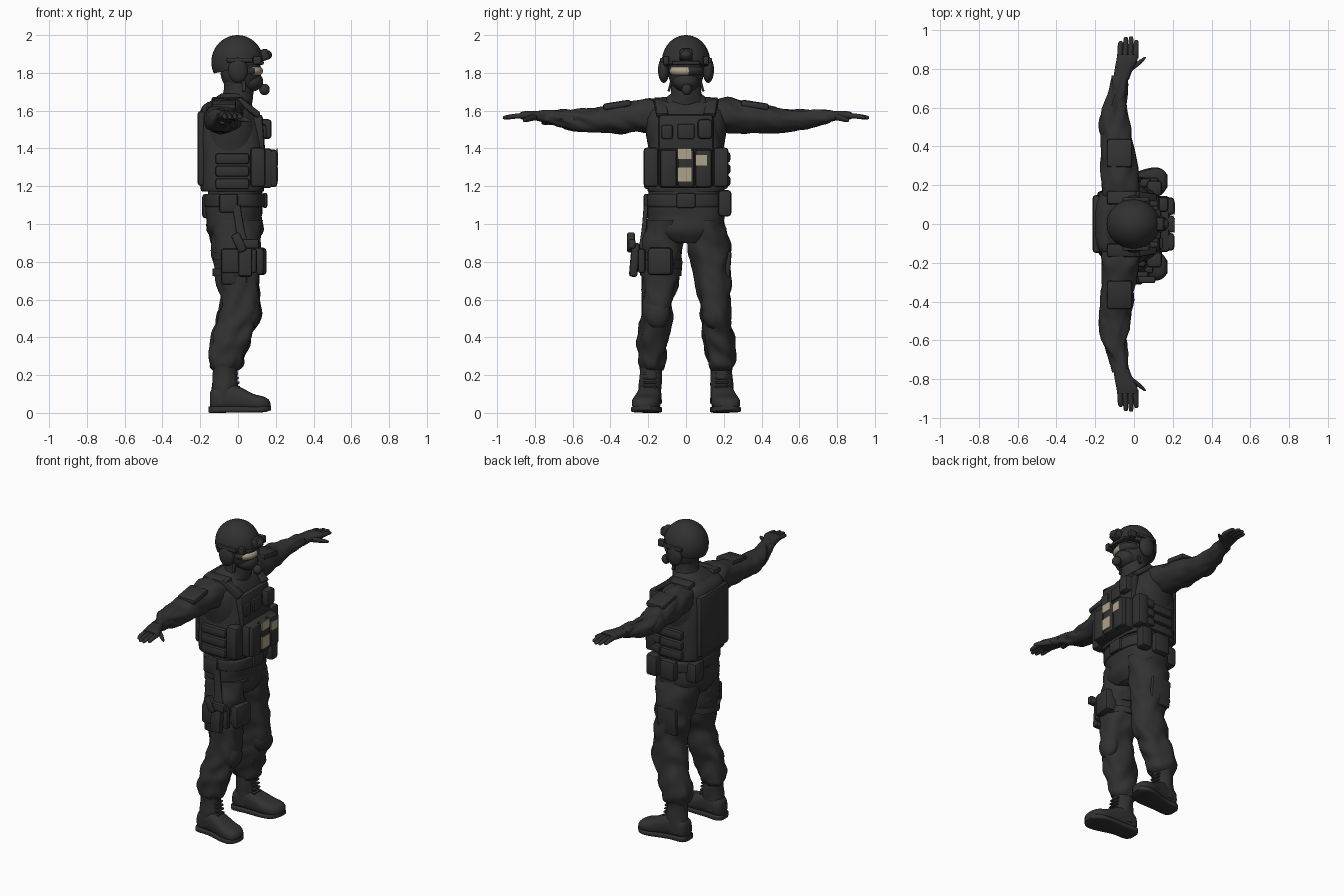
import bpy, bmesh, math
from mathutils import Matrix, Vector, noise


def material(name, rgb):
    m = bpy.data.materials.new(name)
    m.diffuse_color = (*rgb, 1)
    return m


DARK = material("charcoal", (0.031, 0.031, 0.032))
TAN = material("tan", (0.42, 0.36, 0.25))


def finish(name, bm, mat=DARK, angle=40):
    bmesh.ops.recalc_face_normals(bm, faces=bm.faces)
    me = bpy.data.meshes.new(name)
    bm.to_mesh(me)
    bm.free()
    ob = bpy.data.objects.new(name, me)
    bpy.context.collection.objects.link(ob)
    me.materials.append(mat)
    bpy.ops.object.select_all(action='DESELECT')
    ob.select_set(True)
    bpy.context.view_layer.objects.active = ob
    bpy.ops.object.shade_smooth_by_angle(angle=math.radians(angle))
    return ob


def box(name, x, y, z, bevel=0.012, rot=(0, 0, 0), mat=DARK):
    """Bevelled block given by its (low, high) extents."""
    bm = bmesh.new()
    bmesh.ops.create_cube(bm, size=1)
    bmesh.ops.scale(bm, verts=bm.verts, vec=(x[1] - x[0], y[1] - y[0], z[1] - z[0]))
    if bevel:
        bmesh.ops.bevel(bm, geom=bm.edges[:], offset=bevel, segments=2, profile=0.5, affect='EDGES')
    for a, ax in zip(rot, 'XYZ'):
        bmesh.ops.rotate(bm, verts=bm.verts, matrix=Matrix.Rotation(math.radians(a), 3, ax))
    bmesh.ops.translate(bm, verts=bm.verts, vec=(sum(x) / 2, sum(y) / 2, sum(z) / 2))
    return finish(name, bm, mat)


def side(name, s, x, y, z, **kw):
    """Block on the s side, y measured outward."""
    return box(name, x, sorted((s * y[0], s * y[1])), z, **kw)


def ball(name, c, r, cut=None):
    bm = bmesh.new()
    bmesh.ops.create_uvsphere(bm, u_segments=40, v_segments=24, radius=1)
    bmesh.ops.scale(bm, verts=bm.verts, vec=r)
    bmesh.ops.translate(bm, verts=bm.verts, vec=c)
    if cut:
        res = bmesh.ops.bisect_plane(bm, geom=bm.verts[:] + bm.edges[:] + bm.faces[:],
                                     plane_co=cut[0], plane_no=cut[1], clear_inner=True)
        bmesh.ops.edgeloop_fill(bm, edges=[e for e in res['geom_cut'] if isinstance(e, bmesh.types.BMEdge)])
    return finish(name, bm)


def loft(name, rings, axis='z', power=2.0, wrinkle=0.0, seg=32, steps=4):
    """Smooth skin through rings of (x, y, z, half width, half depth)."""
    bm = bmesh.new()
    pts = [rings[0]] + list(rings) + [rings[-1]]
    dense = []
    for i in range(len(rings) - 1):
        p = pts[i:i + 4]
        for k in range(steps):
            t = k / steps
            dense.append([0.5 * (2 * b + (c - a) * t + (2 * a - 5 * b + 4 * c - d) * t * t
                                 + (3 * b - a - 3 * c + d) * t ** 3) for a, b, c, d in zip(*p)])
    dense.append(list(rings[-1]))
    loops = []
    for x, y, z, a, b in dense:
        loop = []
        for j in range(seg):
            t = 2 * math.pi * j / seg
            u, v = [math.copysign(abs(f(t)) ** (2 / power), f(t)) for f in (math.cos, math.sin)]
            co = Vector((x, y, z))
            n = wrinkle * noise.noise(co * 13 + Vector((u, v, u * v)) * 1.3)
            u, v = u * (a + n), v * (b + n)
            co += Vector({'z': (u, v, 0), 'y': (u, 0, v), 'x': (0, u, v)}[axis])
            loop.append(bm.verts.new(co))
        loops.append(loop)
    for p, q in zip(loops, loops[1:]):
        for j in range(seg):
            k = (j + 1) % seg
            bm.faces.new((p[j], p[k], q[k], q[j]))
    bm.faces.new(loops[0])
    bm.faces.new(loops[-1])
    return finish(name, bm, angle=50)


# Trunk, vest and neck
loft("hips", [(-.015, 0, .90, .11, .10), (-.015, 0, .97, .148, .19), (-.02, 0, 1.06, .148, .205),
              (-.015, 0, 1.15, .145, .195), (-.02, 0, 1.22, .14, .19)], power=2.5, wrinkle=.012)
loft("torso", [(-.03, 0, 1.18, .15, .18), (-.04, 0, 1.35, .15, .19), (-.04, 0, 1.5, .155, .215),
               (-.045, 0, 1.6, .13, .2), (-.04, 0, 1.66, .09, .12), (-.02, 0, 1.69, .07, .08)], power=2.5)
loft("vest", [(-.025, 0, 1.175, .158, .195), (-.03, 0, 1.19, .168, .205), (-.032, 0, 1.35, .168, .2),
              (-.04, 0, 1.46, .172, .185), (-.05, 0, 1.56, .158, .175), (-.055, 0, 1.62, .135, .165),
              (-.05, 0, 1.645, .11, .14)], power=3.6)
box("back_plate", (-.215, -.17), (-.15, .15), (1.2, 1.6), .02)
box("chest_plate", (.08, .138), (-.145, .145), (1.36, 1.58), .02, rot=(0, -4, 0))
loft("collar", [(-.03, 0, 1.62, .1, .12), (-.01, 0, 1.66, .09, .09), (.0, 0, 1.70, .08, .078),
                (.0, 0, 1.78, .075, .075)], wrinkle=.008)

# Head, helmet and face gear
ball("head", (.015, 0, 1.81), (.108, .095, .12))
ball("helmet", (-.003, 0, 1.858), (.138, .128, .142), ((0, 0, 1.825), (-.22, 0, 1)))
box("helmet_brim", (.085, .137), (-.075, .075), (1.843, 1.863), .008)
box("helmet_mount", (.11, .165), (-.035, .035), (1.865, 1.925), .014, rot=(0, -20, 0))
ball("helmet_lamp", (.155, 0, 1.895), (.025, .03, .025))
goggles = ball("goggles", (.055, 0, 1.81), (.078, .094, .04))
goggles.data.materials.append(TAN)
for f in goggles.data.polygons:
    if f.center.x > .06 and -.08 < f.center.y < .012 and 1.79 < f.center.z < 1.832:
        f.material_index = 1
ball("face_mask", (.065, 0, 1.755), (.068, .07, .055))
ball("mouthpiece", (.14, .005, 1.712), (.028, .028, .03))
for s in (-1, 1):
    ball("ear_cup", (.0, s * .118, 1.815), (.052, .03, .068))
    side("helmet_rail", s, (-.06, .08), (.115, .138), (1.855, 1.88), bevel=.008)
    side("helmet_clip", s, (.08, .125), (.09, .122), (1.845, 1.89), bevel=.008)
    side("chin_strap", s, (.02, .04), (.075, .088), (1.70, 1.78), bevel=.004, rot=(s * 15, 0, 0))

# Limbs, one set for each side
for s in (-1, 1):
    loft("sleeve", [(-.06, s * .13, 1.57, .10, .085), (-.075, s * .22, 1.575, .098, .092),
                    (-.082, s * .32, 1.562, .09, .08), (-.09, s * .42, 1.555, .082, .072),
                    (-.102, s * .52, 1.548, .077, .06), (-.098, s * .62, 1.553, .058, .052),
                    (-.078, s * .7, 1.563, .046, .042), (-.068, s * .765, 1.568, .043, .034)],
         'y', 2.2, .016)
    side("shoulder_plate", s, (-.14, -.01), (.29, .44), (1.612, 1.648), bevel=.014, rot=(-s * 9, 0, 0))
    ball("elbow_pad", (-.145, s * .51, 1.548), (.038, .075, .052))
    loft("glove", [(-.066, s * .745, 1.568, .04, .034), (-.055, s * .79, 1.573, .046, .026),
                   (-.038, s * .84, 1.575, .054, .024), (-.032, s * .875, 1.574, .053, .019)], 'y', 2.6)
    for i, tip in enumerate((.945, .965, .968, .95)):
        x = -.073 + i * .027
        loft("finger", [(x, s * .855, 1.574, .014, .015), (x + .002, s * .91, 1.570, .014, .013),
                        (x + .004, s * (tip - .008), 1.564, .011, .01),
                        (x + .004, s * tip, 1.562, .004, .004)], 'y', seg=12, steps=3)
    loft("thumb", [(-.03, s * .79, 1.568, .02, .018), (.01, s * .82, 1.56, .018, .016),
                   (.042, s * .847, 1.552, .013, .013), (.058, s * .862, 1.548, .005, .006)],
         'y', seg=14, steps=3)

    loft("trouser_leg", [(-.015, s * .10, 1.02, .135, .10), (-.015, s * .118, .92, .13, .112),
                         (-.01, s * .13, .8, .118, .105), (.0, s * .138, .7, .11, .095),
                         (.015, s * .15, .6, .103, .083), (.0, s * .158, .5, .11, .08),
                         (-.035, s * .172, .4, .103, .08), (-.058, s * .18, .31, .096, .077),
                         (-.062, s * .183, .25, .085, .068), (-.065, s * .185, .225, .06, .052)],
         power=2.2, wrinkle=.022)
    ball("knee_pad", (.068, s * .152, .53), (.052, .068, .085))
    side("thigh_pocket", s, (-.09, .05), (.205, .236), (.68, .86), bevel=.014, rot=(-s * 4, 0, 0))

    # Boots
    loft("boot_shaft", [(-.075, s * .19, .05, .07, .06), (-.07, s * .19, .13, .068, .06),
                        (-.068, s * .188, .21, .063, .058), (-.068, s * .188, .245, .066, .06)], wrinkle=.006)
    loft("boot_foot", [(-.148, s * .185, .065, .035, .045), (-.125, s * .187, .075, .055, .062),
                       (-.05, s * .192, .085, .062, .072), (.02, s * .2, .072, .067, .06),
                       (.08, s * .21, .056, .074, .045), (.13, s * .217, .05, .069, .038),
                       (.16, s * .221, .045, .048, .028), (.172, s * .222, .04, .02, .012)], 'x', 2.6)
    loft("boot_sole", [(-.155, s * .185, .017, .035, .016), (-.13, s * .187, .017, .06, .017),
                       (-.04, s * .192, .018, .062, .017), (.08, s * .21, .018, .079, .016),
                       (.14, s * .218, .02, .068, .016), (.174, s * .222, .026, .03, .012)], 'x', 5)
    for i in range(4):
        side("boot_lace", s, (-.008 - i * .004, .012 - i * .004), (.155, .225),
             (.13 + i * .024, .142 + i * .024), bevel=.004)

    # Vest straps and side pouches
    side("shoulder_strap", s, (-.02, .125), (.1, .165), (1.6, 1.635), rot=(0, 38, s * -8))
    side("strap_top", s, (-.14, .03), (.1, .17), (1.635, 1.67), rot=(s * -8, 0, 0))
    for i in range(3):
        side("side_band", s, (-.12, .06), (.185, .222), (1.185 + i * .066, 1.242 + i * .066), bevel=.014)
    side("corner_pouch", s, (.065, .145), (.145, .225), (1.195, 1.405), bevel=.018)

# Front pouches and patches
box("front_panel", (.1, .185), (-.145, .145), (1.19, 1.4), .02)
for i in range(3):
    y = -.092 + i * .092
    box("front_pouch", (.14, .208), (y - .045, y + .045), (1.195, 1.395), .016)
for y, z in (((-.045, .03), (1.345, 1.4)), ((.05, .112), (1.31, 1.365)), ((-.045, .03), (1.225, 1.3))):
    box("patch", (.205, .2115), y, z, 0, mat=TAN)
box("chest_radio", (.11, .178), (.062, .14), (1.45, 1.555), .018)
box("chest_badge", (.12, .15), (-.13, -.07), (1.45, 1.525), .01)
box("chest_tab", (.12, .148), (-.045, .045), (1.45, 1.53), .008)
for i in range(3):
    box("shell_pouch", (.03, .09), (.19, .235), (1.2 + i * .063, 1.255 + i * .063), .014)

# Belt and belt pouches
loft("belt", [(-.018, 0, 1.09, .155, .2), (-.018, 0, 1.1, .16, .208), (-.018, 0, 1.15, .16, .208),
              (-.018, 0, 1.16, .155, .2)], power=2.6)
box("belt_buckle", (.13, .155), (-.05, .05), (1.085, 1.165), .01)
box("belt_pouch_front", (.05, .13), (.17, .24), (1.04, 1.18), .018)
box("belt_pouch_side", (-.08, .03), (.19, .24), (1.04, 1.17), .018)
box("belt_pouch_back", (-.19, -.1), (.07, .17), (1.03, 1.16), .018)
box("belt_pouch_small", (-.1, .0), (-.225, -.19), (1.06, 1.16), .014)

# Thigh rig with holster
for z in (.745, .83):
    loft("thigh_strap", [(-.01, -.133, z - .02, .124, .109), (-.01, -.133, z + .02, .126, .111)], steps=1)
box("thigh_pouch", (.06, .145), (-.2, -.07), (.73, .875), .018, rot=(0, 0, -8))
box("thigh_plate", (-.09, .1), (-.255, -.215), (.74, .87), .014)
box("holster", (.0, .075), (-.295, -.25), (.72, .9), .014, rot=(-5, 0, 0))
box("pistol_slide", (.015, .11), (-.305, -.268), (.87, .92), .01)
box("pistol_grip", (-.02, .03), (-.312, -.27), (.85, .955), .012, rot=(0, -25, 0))
loft("holster_hanger", [(.03, -.24, .86, .03, .012), (.01, -.222, .98, .022, .012),
                        (-.01, -.212, 1.1, .022, .012)], power=4)
